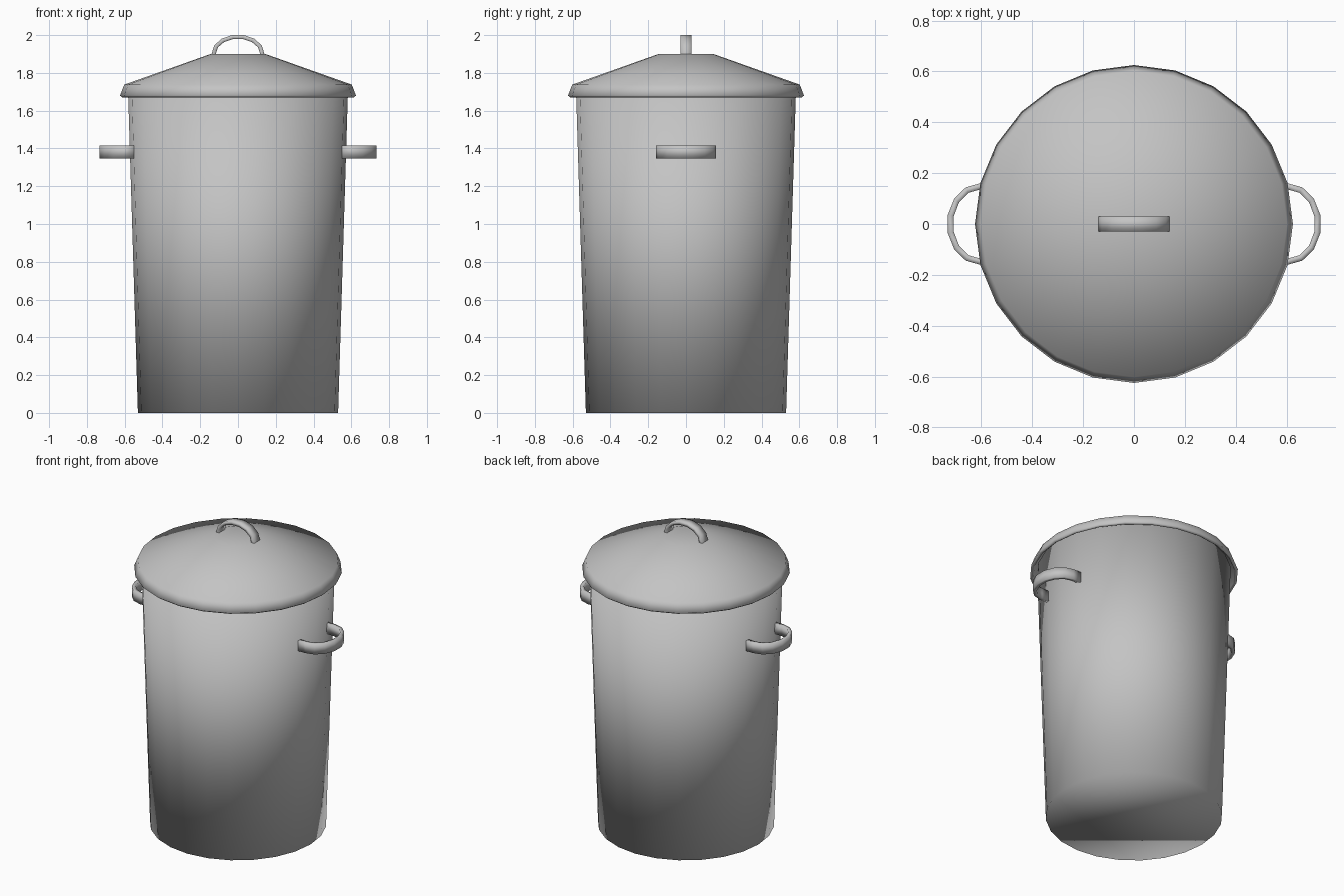
import bpy, bmesh, math

if "Cube" in bpy.data.objects:
    bpy.data.objects.remove(bpy.data.objects["Cube"])

SIDES = 24
metal = bpy.data.materials.new("grey metal")
metal.diffuse_color = (0.55, 0.55, 0.55, 1)
metal.use_nodes = True
metal.node_tree.nodes["Principled BSDF"].inputs["Base Color"].default_value = metal.diffuse_color


def finish(name, bm):
    bmesh.ops.recalc_face_normals(bm, faces=bm.faces[:])
    for f in bm.faces:
        f.smooth = True
    me = bpy.data.meshes.new(name)
    bm.to_mesh(me)
    bm.free()
    me.materials.append(metal)
    ob = bpy.data.objects.new(name, me)
    bpy.context.collection.objects.link(ob)
    return ob


def bridge(bm, a, b):
    n = len(a)
    for i in range(n):
        j = (i + 1) % n
        bm.faces.new((a[i], a[j], b[j], b[i]))


def lathe(name, profile):
    """Closed turned shape; first and last rings are capped."""
    bm = bmesh.new()
    rings = []
    for r, z in profile:
        rings.append([bm.verts.new((r * math.cos(2 * math.pi * i / SIDES),
                                    r * math.sin(2 * math.pi * i / SIDES), z))
                      for i in range(SIDES)])
    for a, b in zip(rings, rings[1:]):
        bridge(bm, a, b)
    bm.faces.new(rings[0])
    bm.faces.new(rings[-1])
    return finish(name, bm)


def handle(name, half, reach, root, start, width, thick, place):
    """Flat strap bent into a seven-segment arch, placed by a mapping function."""
    bm = bmesh.new()
    angles = [math.pi * k / 7 for k in range(8)]
    outer = [(half * math.cos(a), root + reach * math.sin(a)) for a in angles]
    inner = [((half - thick) * math.cos(a), root + (reach - thick) * math.sin(a)) for a in angles]
    outer = [(half, start)] + outer + [(-half, start)]
    inner = [(half - thick, start)] + inner + [(thick - half, start)]
    rings = []
    for o, i in zip(outer, inner):
        rings.append([bm.verts.new(place(u, v, w)) for (u, v), w in
                      ((o, -width / 2), (o, width / 2), (i, width / 2), (i, -width / 2))])
    for a, b in zip(rings, rings[1:]):
        bridge(bm, a, b)
    bm.faces.new(rings[0])
    bm.faces.new(rings[-1])
    return finish(name, bm)


# tapered bin body
lathe("bin_body", [(0.53, 0), (0.582, 1.70)])

# lid with hollow lip
lathe("lid", [(0.585, 1.715), (0.605, 1.675), (0.613, 1.67), (0.625, 1.68),
              (0.602, 1.738), (0.145, 1.90)])

# lid grip
handle("lid_handle", 0.14, 0.103, 1.90, 1.88, 0.06, 0.022,
       lambda u, v, w: (u, w, v))

# carrying handles on both sides
for side, label in ((1, "right"), (-1, "left")):
    handle(label + "_handle", 0.16, 0.131, 0.605, 0.55, 0.068, 0.024,
           lambda u, v, w, s=side: (s * v, u, 1.382 + w))
